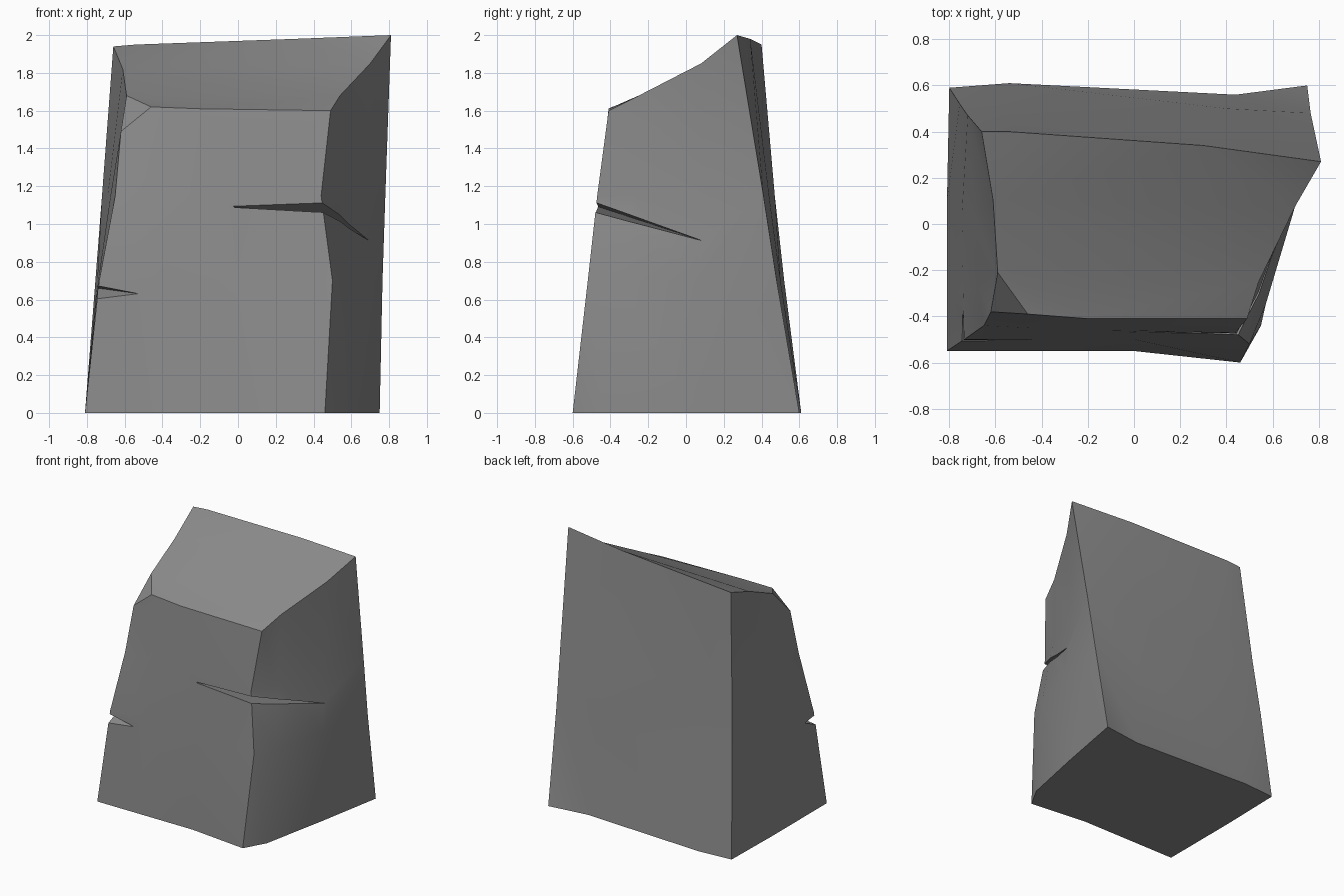
import bpy, bmesh, math
from mathutils import Vector

default_cube = bpy.data.objects.get("Cube")
if default_cube:
    bpy.data.objects.remove(default_cube, do_unlink=True)

# One stone colour
stone = bpy.data.materials.new("stone grey")
stone.use_nodes = True
stone.diffuse_color = (.26, .26, .26, 1)
for node in stone.node_tree.nodes:
    if node.type == 'BSDF_PRINCIPLED':
        node.inputs["Base Color"].default_value = stone.diffuse_color
        node.inputs["Roughness"].default_value = .9


def make_object(name, bm):
    """Turn a bmesh into a linked object with outward normals."""
    bmesh.ops.recalc_face_normals(bm, faces=bm.faces)
    mesh = bpy.data.meshes.new(name)
    bm.to_mesh(mesh)
    bm.free()
    mesh.materials.append(stone)
    obj = bpy.data.objects.new(name, mesh)
    bpy.context.collection.objects.link(obj)
    return obj


def wedge(name, points):
    """Convex cutter through a handful of points."""
    bm = bmesh.new()
    verts = [bm.verts.new(p) for p in points]
    bmesh.ops.convex_hull(bm, input=verts)
    obj = make_object(name, bm)
    obj.hide_render = True
    return obj


# Ridges around the boulder: foot, lower and upper (x, y), then crest (x, y, z)
LOWER, UPPER = .7, 1.15
ridges = {
    "front_right": [(-.81, -.55), (-.735, -.5), (-.65, -.44), (-.62, -.38, 1.49)],
    "front_a": [(-.45, -.55), (-.45, -.5), (-.45, -.45), (-.46, -.39, 1.62)],
    "front_b": [(0, -.55), (0, -.5), (-.1, -.46), (-.2, -.41, 1.61)],
    "front_left": [(.46, -.6), (.5, -.52), (.44, -.47), (.49, -.41, 1.6)],
    "left_a": [(.55, -.44), (.57, -.35), (.53, -.28), (.54, -.25, 1.68)],
    "left_b": [(.65, .05), (.69, .05), (.68, .08), (.7, .08, 1.85)],
    "back_left": [(.75, .6), (.765, .48), (.78, .41), (.81, .27, 2)],
    "back_a": [(.44, .56), (.4, .5), (.35, .44), (.3, .34, 1.98)],
    "back_b": [(-.54, .61), (-.55, .52), (-.5, .47), (-.54, .4, 1.95)],
    "back_right": [(-.8, .59), (-.755, .52), (-.72, .47), (-.66, .4, 1.94)],
    "right_a": [(-.81, .1), (-.745, .05), (-.69, .05), (-.61, .1, 1.82)],
    "right_b": [(-.81, -.3), (-.74, -.3), (-.675, -.27), (-.59, -.21, 1.68)],
}

# Boulder: skin the ridges into walls, then close the base and sloping crown
bm = bmesh.new()
columns = {}
for name, (foot, lower, upper, crest) in ridges.items():
    points = [(*foot, 0), (*lower, LOWER), (*upper, UPPER), crest]
    columns[name] = [bm.verts.new(p) for p in points]

walls = list(columns.values())
for here, following in zip(walls, walls[1:] + walls[:1]):
    for k in range(len(here) - 1):
        bm.faces.new((here[k], following[k], following[k + 1], here[k + 1]))
bm.faces.new([column[0] for column in reversed(walls)])

crown = [
    ("front_right", "front_a", "right_b"),
    ("right_b", "front_a", "front_b", "front_left", "left_a"),
    ("right_b", "left_a", "left_b", "right_a"),
    ("right_a", "left_b", "back_left", "back_a", "back_b", "back_right"),
]
for names in crown:
    bm.faces.new([columns[n][-1] for n in names])
bmesh.ops.triangulate(bm, faces=bm.faces)
boulder = make_object("boulder", bm)

# Long crack round the front left corner and small chip on the front right one
cutters = [
    wedge("crack_cutter", [(-.08, -.46, 1.09), (.7, .09, .91),
                           (.47, -.52, 1.13), (.47, -.52, 1.07)]),
    wedge("chip_cutter", [(-.52, -.51, .63), (-.74, -.38, .66),
                          (-.76, -.54, .68), (-.79, -.55, .58)]),
]
for cutter in cutters:
    cut = boulder.modifiers.new(cutter.name, 'BOOLEAN')
    cut.operation = 'DIFFERENCE'
    cut.solver = 'EXACT'
    cut.object = cutter

# Bake the cuts, drop the cutters and soften the shallow facets
bpy.context.view_layer.update()
graph = bpy.context.evaluated_depsgraph_get()
carved = bpy.data.meshes.new_from_object(boulder.evaluated_get(graph))
boulder.modifiers.clear()
boulder.data = carved
for cutter in cutters:
    bpy.data.objects.remove(cutter, do_unlink=True)

bpy.ops.object.select_all(action='DESELECT')
boulder.select_set(True)
bpy.context.view_layer.objects.active = boulder
bpy.ops.object.shade_smooth_by_angle(angle=math.radians(25))
